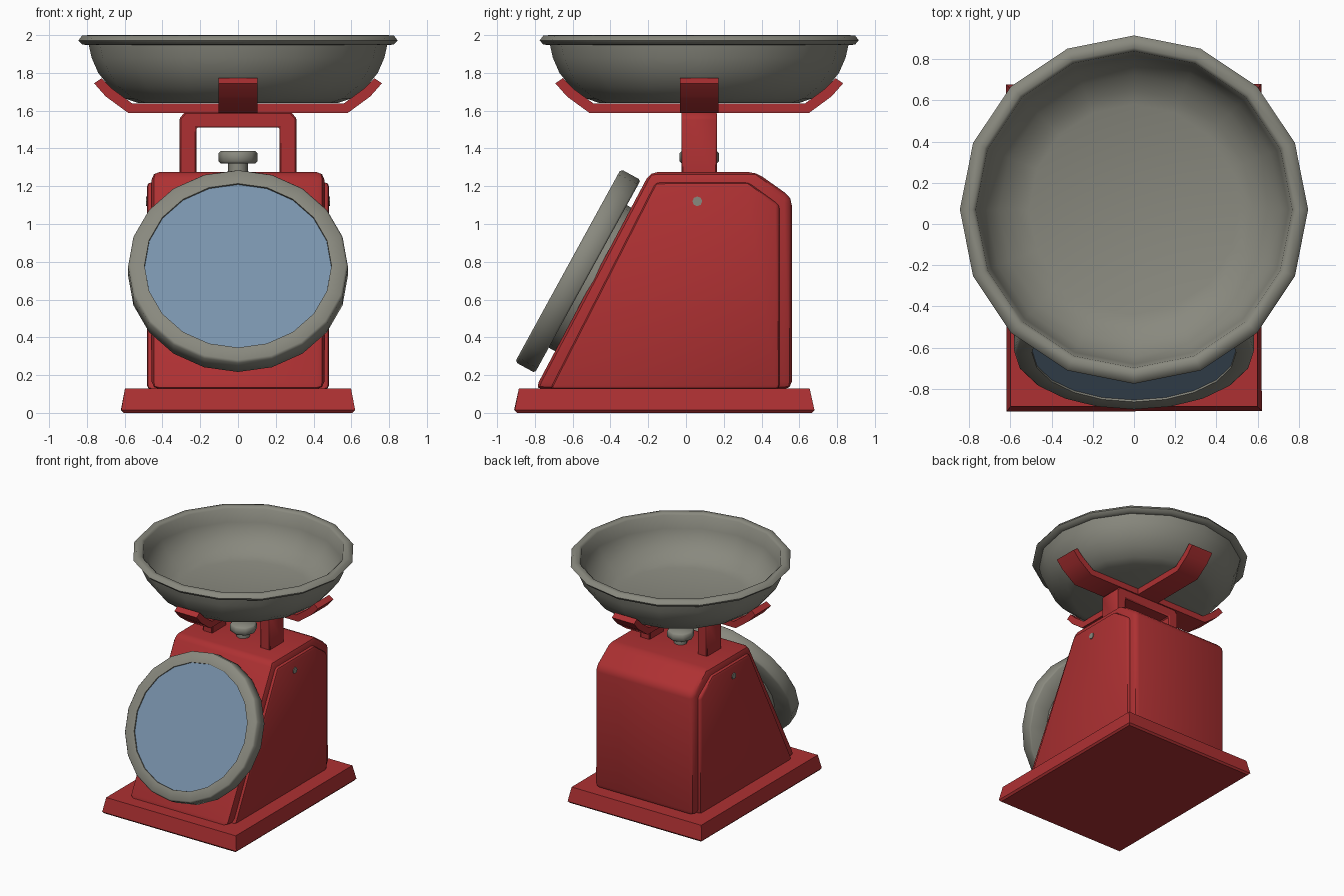
import bpy, bmesh, math
from mathutils import Matrix, Vector

if "Cube" in bpy.data.objects:
    bpy.data.objects.remove(bpy.data.objects["Cube"], do_unlink=True)


def material(name, rgb):
    m = bpy.data.materials.new(name)
    m.use_nodes = True
    m.diffuse_color = (*rgb, 1)
    m.node_tree.nodes["Principled BSDF"].inputs["Base Color"].default_value = (*rgb, 1)
    return m


RED = material("red enamel", (0.42, 0.03, 0.032))
GREY = material("warm grey metal", (0.25, 0.25, 0.21))
BLUE = material("blue glass", (0.19, 0.29, 0.41))
CY = 0.07  # depth of the bowl, arms and yoke centre


def finish(bm, name, mat, bevel=0.0, segments=1, smooth=40, matrix=None):
    bmesh.ops.recalc_face_normals(bm, faces=bm.faces)
    if bevel:
        bmesh.ops.bevel(bm, geom=bm.edges[:], offset=bevel, segments=segments,
                        profile=0.5, affect='EDGES', clamp_overlap=True)
    if matrix:
        bm.transform(matrix)
    mesh = bpy.data.meshes.new(name)
    bm.to_mesh(mesh)
    bm.free()
    mesh.materials.append(mat)
    ob = bpy.data.objects.new(name, mesh)
    bpy.context.collection.objects.link(ob)
    bpy.ops.object.select_all(action='DESELECT')
    ob.select_set(True)
    bpy.context.view_layer.objects.active = ob
    bpy.ops.object.shade_smooth_by_angle(angle=math.radians(smooth))
    return ob


def extrude(name, outline, a, b, mat, axis='X', **kw):
    """Extrude a 2D outline (horizontal, z) along X or Y from a to b."""
    bm = bmesh.new()
    place = (lambda t, p: (t, p[0], p[1])) if axis == 'X' else (lambda t, p: (p[0], t, p[1]))
    lo, hi = ([bm.verts.new(place(t, p)) for p in outline] for t in (a, b))
    n = len(outline)
    bm.faces.new(lo)
    bm.faces.new(hi)
    for i in range(n):
        j = (i + 1) % n
        bm.faces.new((lo[i], lo[j], hi[j], hi[i]))
    return finish(bm, name, mat, **kw)


def revolve(name, profile, sides, mat, matrix, **kw):
    """Spin (radius, height) points around local Z; radius 0 closes to a pole."""
    bm = bmesh.new()
    rings = []
    for r, z in profile:
        if r == 0:
            rings.append([bm.verts.new((0, 0, z))] * sides)
        else:
            rings.append([bm.verts.new((r * math.cos(math.tau * i / sides),
                                        r * math.sin(math.tau * i / sides), z))
                          for i in range(sides)])
    for p, q in zip(rings, rings[1:]):
        for i in range(sides):
            j = (i + 1) % sides
            loop = list(dict.fromkeys((p[i], p[j], q[j], q[i])))
            bm.faces.new(loop)
    return finish(bm, name, mat, matrix=matrix, **kw)


# Base plate, tapering towards its top
bm = bmesh.new()
bmesh.ops.create_cube(bm, size=1, matrix=Matrix.Translation((0, -0.115, 0.065))
                      @ Matrix.Diagonal((1.24, 1.59, 0.13, 1)))
for v in bm.verts:
    if v.co.z > 0.1:
        v.co.x *= 0.965
        v.co.y = -0.115 + (v.co.y + 0.115) * 0.968
low = [e for e in bm.edges if all(v.co.z < 0.01 for v in e.verts)]
bmesh.ops.bevel(bm, geom=low, offset=0.015, segments=1, affect='EDGES')
finish(bm, "base_plate", RED, smooth=30)

# Wedge-shaped housing with raised side panels
extrude("housing", [(-0.80, 0.125), (-0.19, 1.275), (0.37, 1.275), (0.56, 1.14), (0.56, 0.125)],
        -0.457, 0.457, RED, bevel=0.04, segments=2)
panel = [(-0.72, 0.125), (-0.16, 1.22), (0.33, 1.22), (0.495, 1.10), (0.495, 0.125)]
for side, s in (("left", 1), ("right", -1)):
    extrude(side + "_side_panel", panel, s * 0.40, s * 0.482, RED, bevel=0.022, segments=2)
    revolve(side + "_screw", [(0, 0), (0.026, 0), (0.026, 0.008), (0, 0.008)], 8, GREY,
            Matrix.Translation((s * 0.48, 0.06, 1.12)) @ Matrix.Rotation(s * math.pi / 2, 4, 'Y'))

# Tilted dial: local Z points out of its face
normal = Vector((0, -0.877, 0.481))
dial = Matrix.Translation((0, -0.625, 0.78)) @ Matrix((
    (1, 0, 0, 0), (0, 0.481, normal.y, 0), (0, 0.877, normal.z, 0), (0, 0, 0, 1)))
revolve("dial_rim", [(0, -0.16), (0.43, -0.16), (0.43, -0.12), (0.572, -0.12), (0.582, -0.11),
                     (0.582, -0.012), (0.57, 0), (0.495, 0), (0.495, -0.02), (0, -0.02)],
        20, GREY, dial, smooth=50)
revolve("dial_glass", [(0, -0.019), (0.494, -0.019), (0.494, -0.01), (0, -0.01)], 20, BLUE, dial)

# Top knob
revolve("knob", [(0, 1.26), (0.052, 1.26), (0.052, 1.32), (0.092, 1.32), (0.104, 1.332),
                 (0.104, 1.375), (0.092, 1.386), (0, 1.386)],
        8, GREY, Matrix.Translation((0, CY, 0)), smooth=50)

# Yoke carrying the arms
yoke = [(-0.31, 1.25), (-0.31, 1.56), (-0.28, 1.592), (0.28, 1.592), (0.31, 1.56), (0.31, 1.25),
        (0.22, 1.25), (0.22, 1.512), (-0.22, 1.512), (-0.22, 1.25)]
extrude("yoke", yoke, CY - 0.095, CY + 0.095, RED, axis='Y', bevel=0.008)

# Two crossed arms with upturned ends
half = [(0.58, 1.587), (0.70, 1.675), (0.762, 1.745), (0.722, 1.772), (0.665, 1.715), (0.56, 1.638)]
arm = half + [(-x, z) for x, z in reversed(half)]
extrude("cross_arm", arm, CY - 0.102, CY + 0.102, RED, axis='Y')
extrude("front_back_arm", [(CY + y, z) for y, z in arm], -0.102, 0.102, RED, axis='X')

# Weighing bowl with a rolled rim
bowl = [(0, 1.64), (0.53, 1.641), (0.60, 1.665), (0.68, 1.725), (0.74, 1.80), (0.775, 1.88),
        (0.79, 1.947), (0.825, 1.95), (0.845, 1.972), (0.825, 1.998), (0.785, 2.0),
        (0.768, 1.985), (0.75, 1.88), (0.715, 1.80), (0.655, 1.735), (0.58, 1.685),
        (0.51, 1.662), (0, 1.66)]
revolve("bowl", bowl, 16, GREY, Matrix.Translation((0, CY, 0)), smooth=60)
